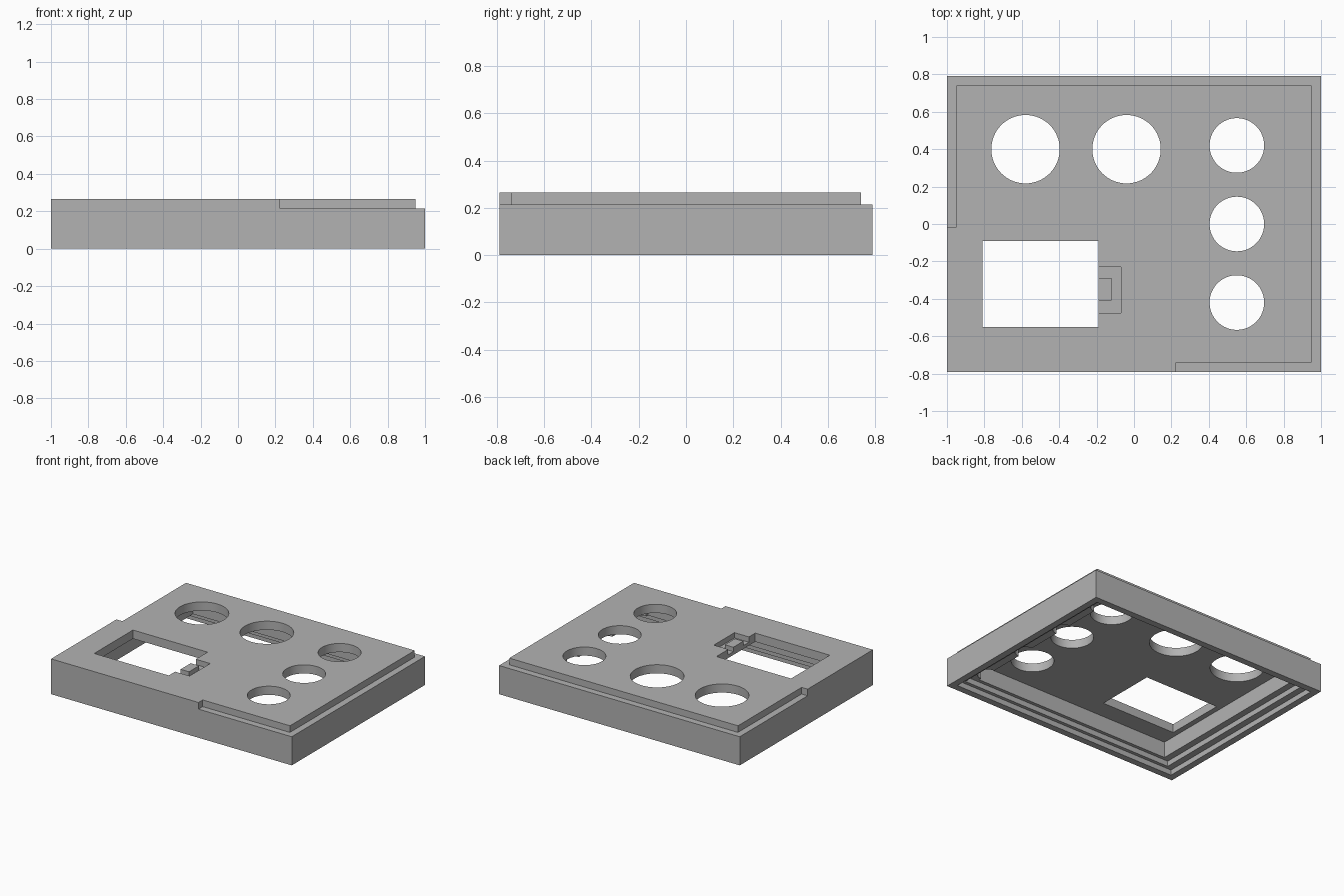
import bpy

cube = bpy.data.objects.get("Cube")
if cube:
    bpy.data.objects.remove(cube, do_unlink=True)

# Single grey plastic colour
grey = bpy.data.materials.new("plain_grey")
grey.use_nodes = True
grey.diffuse_color = (0.45, 0.45, 0.45, 1)
grey.node_tree.nodes["Principled BSDF"].inputs["Base Color"].default_value = (0.45, 0.45, 0.45, 1)

W, D, H = 1.0, 0.79, 0.265   # half width, half depth, height
STEP = 0.215                 # height of the outer step
CEILING = 0.2                # underside of the face plate


def box(name, x0, x1, y0, y1, z0, z1):
    bpy.ops.mesh.primitive_cube_add(
        size=1, location=((x0 + x1) / 2, (y0 + y1) / 2, (z0 + z1) / 2))
    ob = bpy.context.object
    ob.name = name
    ob.scale = (x1 - x0, y1 - y0, z1 - z0)
    bpy.ops.object.transform_apply(location=True, rotation=False, scale=True)
    ob.data.materials.append(grey)
    return ob


def cylinder(name, x, y, r, z0, z1):
    bpy.ops.mesh.primitive_cylinder_add(
        vertices=64, radius=r, depth=z1 - z0, location=(x, y, (z0 + z1) / 2))
    ob = bpy.context.object
    ob.name = name
    ob.data.materials.append(grey)
    return ob


def cut(target, cutter):
    cutter.hide_render = True
    mod = target.modifiers.new("cut", "BOOLEAN")
    mod.operation = "DIFFERENCE"
    mod.solver = "EXACT"
    mod.object = cutter
    bpy.context.view_layer.objects.active = target
    bpy.ops.object.modifier_apply(modifier=mod.name)
    bpy.data.objects.remove(cutter, do_unlink=True)


case = box("case_lid", -W, W, -D, D, 0, H)

# Step around the upper edge: right, back, part of the front and part of the left
for x0, x1, y0, y1 in [(0.95, 1.1, -0.9, 0.9), (-1.1, 1.1, 0.74, 0.9),
                       (0.225, 1.1, -0.9, -0.74), (-1.1, -0.95, -0.015, 0.9)]:
    cut(case, box("step_cutter", x0, x1, y0, y1, STEP, 0.4))

# Stepped hollow underneath
for x0, x1, y0, y1, top in [(-0.95, 0.95, -0.74, 0.74, 0.04),
                            (-0.9, 0.9, -0.715, 0.715, 0.08),
                            (-0.85, 0.8, -0.69, 0.68, CEILING)]:
    cut(case, box("hollow_cutter", x0, x1, y0, y1, -0.1, top))

# Rounded notches in the right inner ledge
for y in (-0.6, -0.2, 0.2, 0.6):
    cut(case, cylinder("notch_cutter", 0.8, y, 0.07, -0.1, CEILING - 0.001))

# Round openings: two large, three small
for x in (-0.58, -0.04):
    cut(case, cylinder("large_hole_cutter", x, 0.4, 0.183, 0.1, 0.4))
for y in (-0.42, 0, 0.42):
    cut(case, cylinder("small_hole_cutter", 0.55, y, 0.146, 0.1, 0.4))

# Rectangular window with a shallow recess at its side
cut(case, box("window_cutter", -0.81, -0.19, -0.55, -0.09, 0.1, 0.4))
cut(case, box("recess_cutter", -0.25, -0.07, -0.475, -0.23, 0.225, 0.4))

# Small tab standing in the recess
box("recess_tab", -0.19, -0.12, -0.41, -0.29, 0.215, 0.258)

bpy.ops.object.select_all(action="DESELECT")
case.select_set(True)
bpy.context.view_layer.objects.active = case
bpy.ops.object.shade_smooth_by_angle(angle=0.52)
